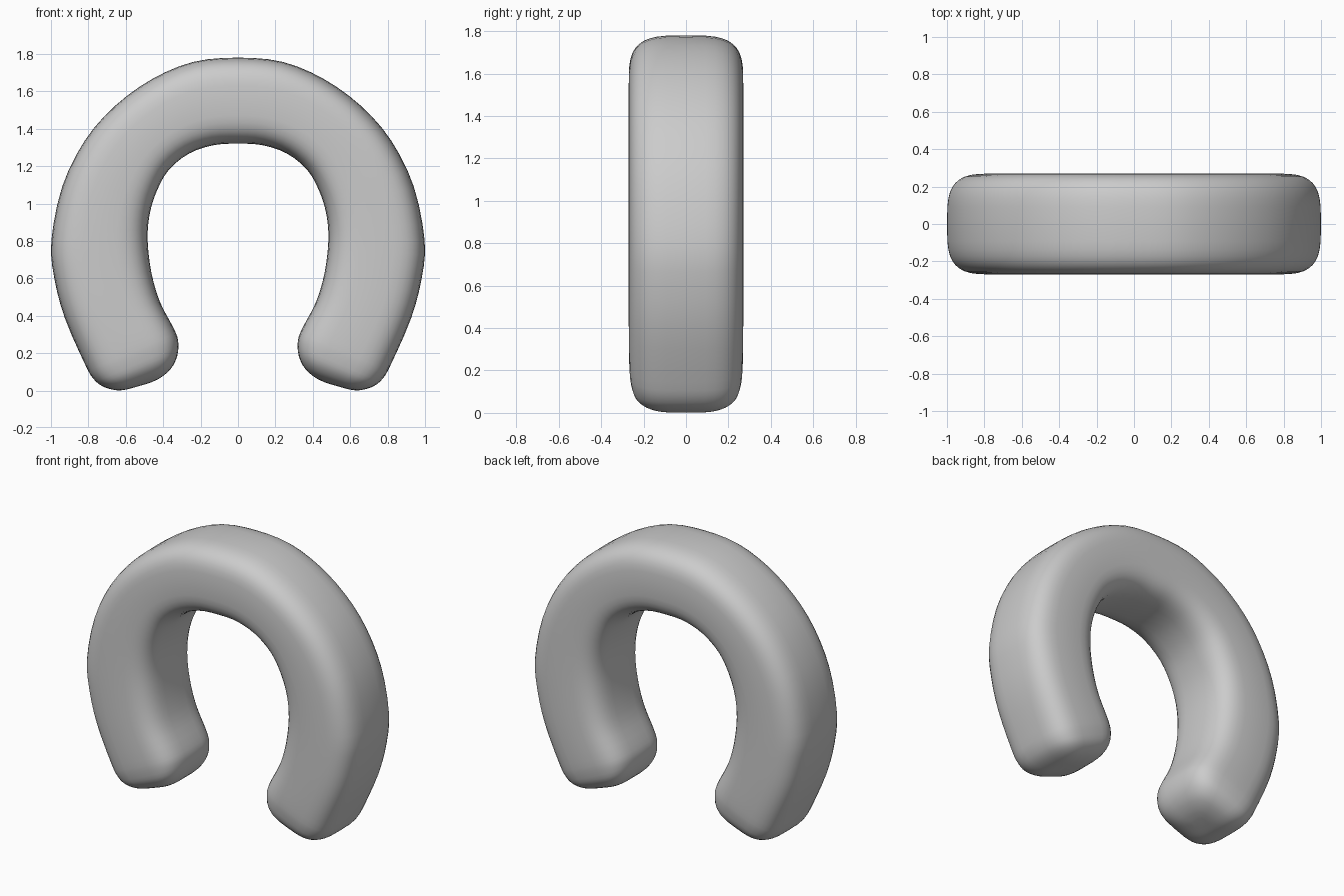
import bpy, bmesh, math

if "Cube" in bpy.data.objects:
    bpy.data.objects.remove(bpy.data.objects["Cube"])

# Right half stations: outer x, outer z, inner x, inner z, half depth
half = [
    (0.24, 1.757, 0.13, 1.312, 0.27),
    (0.46, 1.665, 0.26, 1.268, 0.27),
    (0.66, 1.52, 0.37, 1.18, 0.27),
    (0.82, 1.335, 0.435, 1.065, 0.27),
    (0.94, 1.09, 0.473, 0.94, 0.27),
    (0.998, 0.80, 0.483, 0.80, 0.27),
    (0.982, 0.60, 0.463, 0.63, 0.27),
    (0.925, 0.385, 0.418, 0.475, 0.27),
    (0.82, 0.145, 0.345, 0.335, 0.268),
    (0.775, 0.065, 0.32, 0.265, 0.26),
    (0.725, 0.023, 0.325, 0.185, 0.24),
    (0.66, 0.003, 0.36, 0.115, 0.19),
    (0.61, 0.003, 0.42, 0.065, 0.12),
    (0.55, 0.018, 0.48, 0.038, 0.05),
]
mirrored = [(-a, b, -c, d, e) for a, b, c, d, e in reversed(half)]
stations = mirrored + [(0, 1.78, 0, 1.32, 0.27)] + half


def smooth_path(pts, steps):
    """Catmull-Rom interpolation through the stations."""
    out = []
    for i in range(len(pts) - 1):
        p0, p1 = pts[max(i - 1, 0)], pts[i]
        p2, p3 = pts[i + 1], pts[min(i + 2, len(pts) - 1)]
        for s in range(steps):
            t = s / steps
            out.append([0.5 * (2 * b + (c - a) * t + (2 * a - 5 * b + 4 * c - d) * t * t
                               + (3 * b - a - 3 * c + d) * t ** 3)
                        for a, b, c, d in zip(p0, p1, p2, p3)])
    return out + [list(pts[-1])]


def rounded(v, power=2 / 3.5):
    return math.copysign(abs(v) ** power, v)


# Arched body: rounded-square section swept through the stations
SIDES = 40
bm = bmesh.new()
rings = []
for ox, oz, ix, iz, depth in smooth_path(stations, 3):
    ring = []
    for k in range(SIDES):
        a = 2 * math.pi * k / SIDES
        u, v = rounded(math.cos(a)), rounded(math.sin(a))
        ring.append(bm.verts.new(((ox + ix) / 2 + u * (ox - ix) / 2, v * depth,
                                  (oz + iz) / 2 + u * (oz - iz) / 2)))
    rings.append(ring)
for r, q in zip(rings, rings[1:]):
    for k in range(SIDES):
        n = (k + 1) % SIDES
        bm.faces.new((r[k], r[n], q[n], q[k]))

# Blunt end caps
bm.faces.new(rings[0])
bm.faces.new(rings[-1])
bmesh.ops.recalc_face_normals(bm, faces=bm.faces[:])
for f in bm.faces:
    f.smooth = True

mesh = bpy.data.meshes.new("arched_body")
bm.to_mesh(mesh)
bm.free()
bpy.context.collection.objects.link(bpy.data.objects.new("arched_body", mesh))
